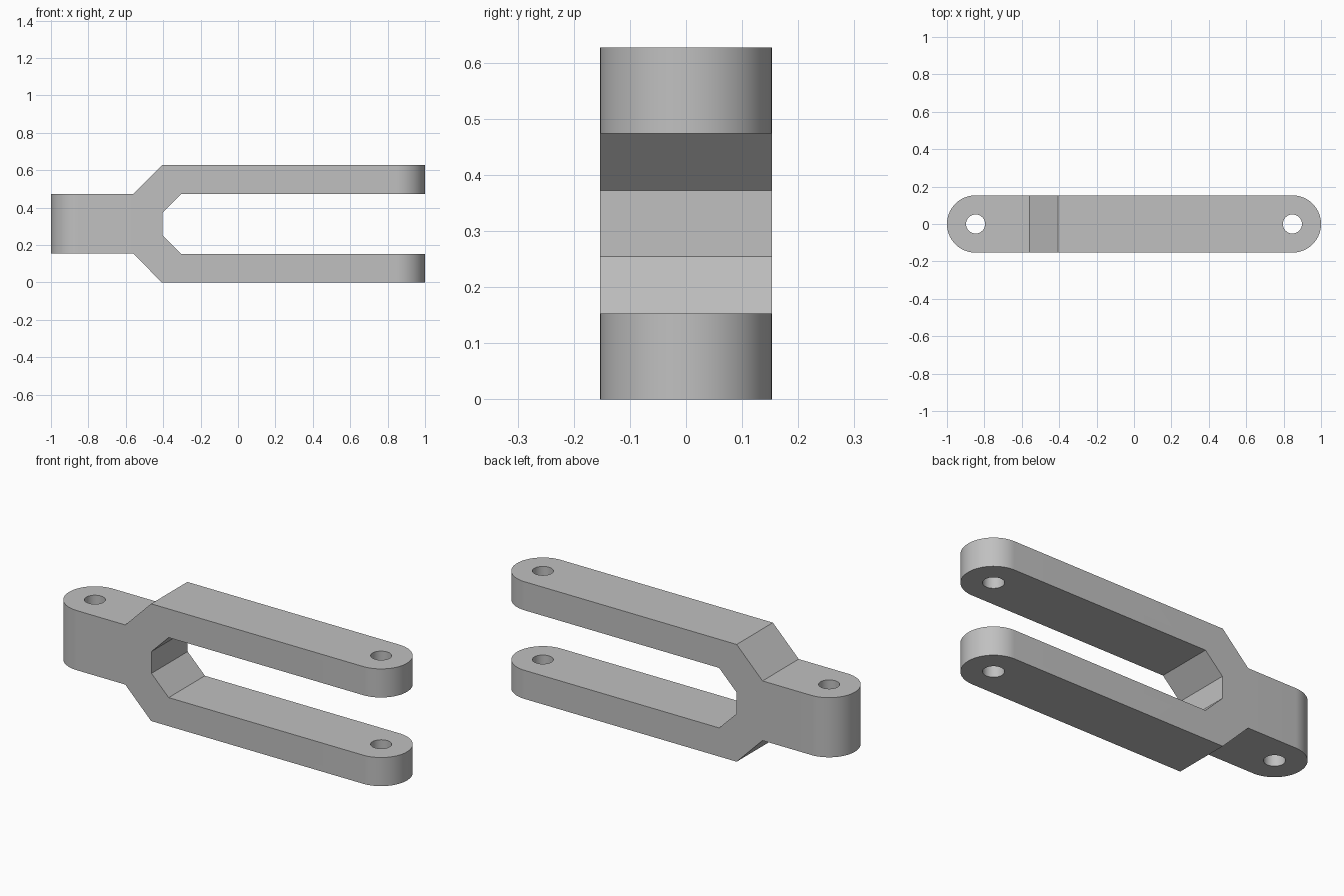
import bpy, bmesh, math

cube = bpy.data.objects.get("Cube")
if cube:
    bpy.data.objects.remove(cube, do_unlink=True)

HALF_W = 0.153           # half width of the bar, also the end radius
PIN_X = 1 - HALF_W       # pin hole position
HEIGHT = 0.627
ARM = 0.153              # arm thickness
MID = HEIGHT / 2

grey = bpy.data.materials.new("plain grey")
grey.use_nodes = True
colour = (0.53, 0.53, 0.53, 1)
grey.diffuse_color = colour
grey.node_tree.nodes["Principled BSDF"].inputs["Base Color"].default_value = colour


def prism(name, outline, offset):
    """Extrude a closed 3D outline along an offset vector."""
    bm = bmesh.new()
    face = bm.faces.new([bm.verts.new(p) for p in outline])
    top = bmesh.ops.extrude_face_region(bm, geom=[face])["geom"]
    bmesh.ops.translate(bm, vec=offset,
                        verts=[v for v in top if isinstance(v, bmesh.types.BMVert)])
    bmesh.ops.recalc_face_normals(bm, faces=bm.faces)
    mesh = bpy.data.meshes.new(name)
    bm.to_mesh(mesh)
    bm.free()
    mesh.materials.append(grey)
    obj = bpy.data.objects.new(name, mesh)
    bpy.context.collection.objects.link(obj)
    return obj


def arc(cx, radius, start, sweep, steps):
    return [(cx + radius * math.cos(start + sweep * i / steps),
             radius * math.sin(start + sweep * i / steps)) for i in range(steps + 1)]


def cut(target, cutter, operation):
    mod = target.modifiers.new(operation.title(), "BOOLEAN")
    mod.operation = operation
    mod.solver = "EXACT"
    mod.object = cutter
    bpy.ops.object.modifier_apply(modifier=mod.name)
    bpy.data.objects.remove(cutter, do_unlink=True)


# Fork side profile: lower half, mirrored to the upper half
lower = [(-1.0, 0.154), (-0.56, 0.154), (-0.407, 0), (1.0, 0),
         (1.0, ARM), (-0.303, ARM), (-0.405, 0.255)]
profile = lower + [(x, 2 * MID - z) for x, z in reversed(lower)]
fork = prism("clevis_fork", [(x, -HALF_W, z) for x, z in profile], (0, 2 * HALF_W, 0))
bpy.ops.object.select_all(action="DESELECT")
bpy.context.view_layer.objects.active = fork
fork.select_set(True)

# Rounded ends: keep only what lies inside a round-ended plan
plan = (arc(PIN_X, HALF_W, -math.pi / 2, math.pi, 40)
        + arc(-PIN_X, HALF_W, math.pi / 2, math.pi, 40))
# the plan is a hair wider at the straight sides to avoid coplanar faces
plan = [(x, y * 1.0005) for x, y in plan]
cut(fork, prism("plan_cutter", [(x, y, -0.1) for x, y in plan], (0, 0, 1)), "INTERSECT")

# Pin holes through the hub and both arms
for side in (-1, 1):
    circle = arc(side * PIN_X, 0.051, 0, 2 * math.pi, 48)[:-1]
    cut(fork, prism("pin_cutter", [(x, y, -0.1) for x, y in circle], (0, 0, 1)), "DIFFERENCE")

bpy.ops.object.shade_smooth_by_angle(angle=math.radians(30))
